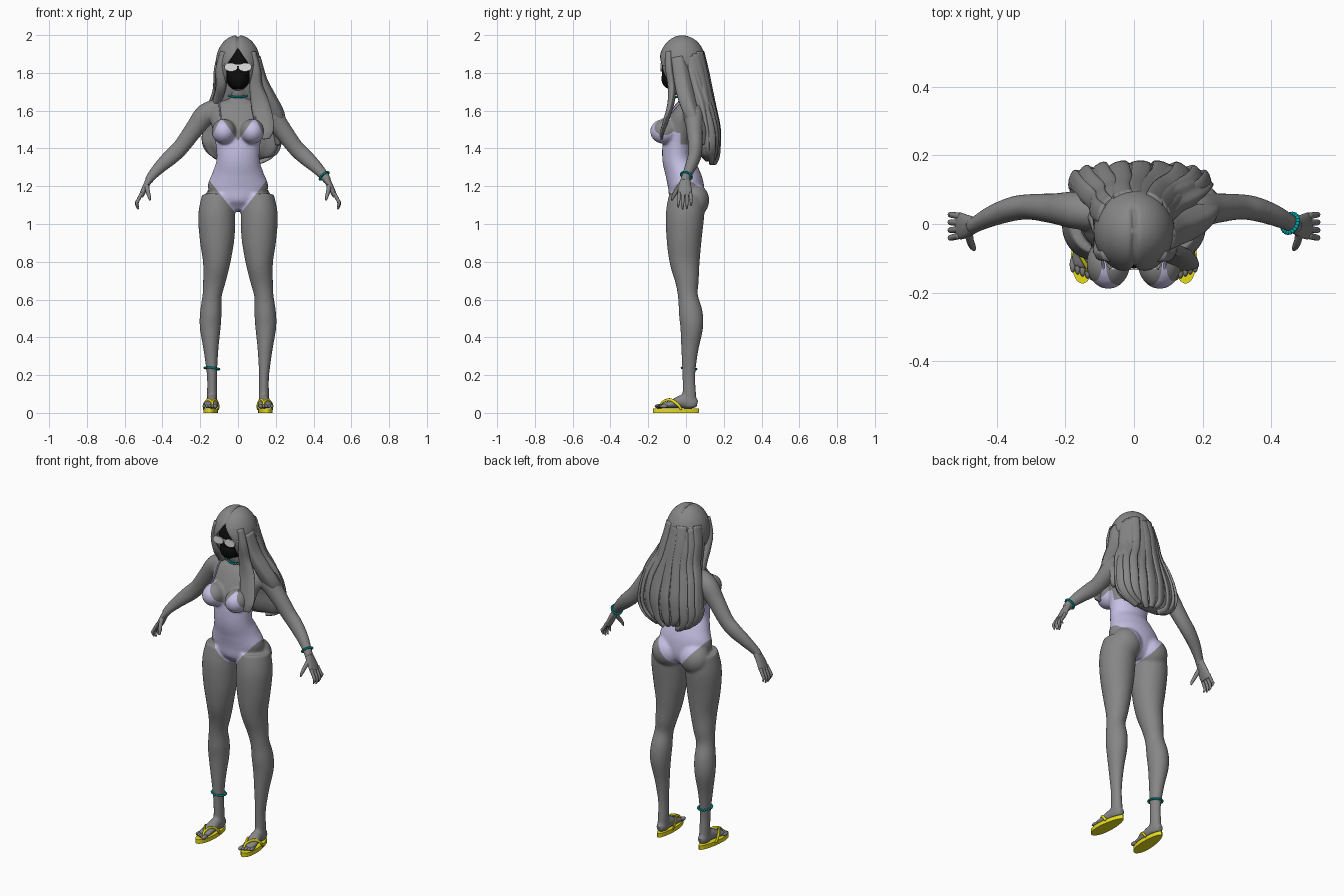
import bpy
import bmesh
import math
from mathutils import Vector, Matrix

cube = bpy.data.objects.get("Cube")
if cube:
    bpy.data.objects.remove(cube)


def material(name, r, g, b):
    m = bpy.data.materials.new(name)
    m.use_nodes = True
    m.diffuse_color = (r, g, b, 1)
    m.node_tree.nodes["Principled BSDF"].inputs["Base Color"].default_value = (r, g, b, 1)
    return m


GREY = material("neutral grey", .24, .24, .24)
LILAC = material("swimsuit lilac", .56, .53, .78)
BLACK = material("mask black", .004, .004, .004)
WHITE = material("glasses white", .75, .75, .75)
TEAL = material("jewellery teal", .0, .36, .36)
YELLOW = material("sandal yellow", .8, .72, .01)
Y, Z = Vector((0, 1, 0)), Vector((0, 0, 1))
SIDES = (1, -1)


def spline(rows, steps=5):
    """Smooth curve through rows of x, y, z and two radii."""
    p = [Vector(r) for r in rows]
    p = [p[0]] + p + [p[-1]]
    out = []
    for a, b, c, d in zip(p, p[1:], p[2:], p[3:]):
        for i in range(steps):
            t = i / steps
            out.append(b + (c - a) * (t / 2) + (a * 2 - b * 5 + c * 4 - d) * (t * t / 2)
                       + (b * 3 - a - c * 3 + d) * (t ** 3 / 2))
    return out + [p[-1]]


def loft(bm, rows, side=1, ref=Y, n=20, ripple=0, waves=11):
    """Skin elliptical rings along a path."""
    path = spline(rows)
    pos = [Vector(p[:3]) for p in path]
    rings = []
    for i, p in enumerate(path):
        t = (pos[min(i + 1, len(pos) - 1)] - pos[max(i - 1, 0)]).normalized()
        u = t.cross(ref).normalized()
        v = u.cross(t)
        ring = []
        for k in range(n):
            a = math.tau * k / n
            f = 1 + ripple * math.sin(waves * a + i * .05)
            co = pos[i] + (u * p[3] * math.cos(a) + v * p[4] * math.sin(a)) * f
            co.x *= side
            ring.append(bm.verts.new(co))
        rings.append(ring)
    for a, b in zip(rings, rings[1:]):
        for k in range(n):
            j = (k + 1) % n
            bm.faces.new((a[k], a[j], b[j], b[k]))
    bm.faces.new(rings[0])
    bm.faces.new(rings[-1])


def ball(bm, centre, radii, seg=32):
    m = Matrix.Translation(centre) @ Matrix.Diagonal((*radii, 1))
    bmesh.ops.create_uvsphere(bm, u_segments=seg, v_segments=seg // 2, radius=1, matrix=m)


def cut(bm, co, no):
    bmesh.ops.bisect_plane(bm, geom=bm.verts[:] + bm.edges[:] + bm.faces[:],
                           plane_co=co, plane_no=no)


def finish(name, bm, *mats, smooth=True):
    bmesh.ops.recalc_face_normals(bm, faces=bm.faces[:])
    for f in bm.faces:
        f.smooth = smooth
    me = bpy.data.meshes.new(name)
    bm.to_mesh(me)
    bm.free()
    for m in mats:
        me.materials.append(m)
    ob = bpy.data.objects.new(name, me)
    bpy.context.collection.objects.link(ob)
    return ob


# Body: torso, legs, arms and feet fused into one skin
torso = [(0, 0, 1.07, .04, .05), (0, .005, 1.12, .13, .09), (0, 0, 1.2, .16, .095),
         (0, -.02, 1.27, .135, .09), (0, -.045, 1.34, .114, .08), (0, -.045, 1.42, .118, .08),
         (0, -.03, 1.5, .135, .085), (0, -.01, 1.57, .15, .075), (0, .01, 1.63, .12, .06),
         (0, .01, 1.67, .06, .045), (0, -.005, 1.7, .044, .044), (0, -.01, 1.77, .042, .042)]
leg = [(.105, .005, 1.15, .085, .095), (.112, -.005, 1.05, .098, .102), (.111, -.01, .92, .092, .093),
       (.113, -.007, .8, .073, .08), (.125, .005, .7, .06, .063), (.137, .01, .62, .051, .053),
       (.144, .025, .53, .057, .063), (.147, .03, .45, .055, .06), (.143, .02, .33, .039, .045),
       (.138, .015, .2, .027, .034), (.137, .018, .1, .027, .036), (.138, .02, .03, .027, .039)]
arm = [(.1, .03, 1.615, .05, .05), (.17, .04, 1.58, .058, .055), (.23, .045, 1.505, .05, .045),
       (.3, .05, 1.41, .044, .038), (.35, .045, 1.36, .043, .036), (.41, .025, 1.305, .035, .031),
       (.46, 0, 1.25, .025, .024), (.475, -.008, 1.225, .022, .026)]
foot = [(.137, .06, .048, .02, .02), (.137, .03, .055, .028, .033), (.138, -.02, .06, .031, .036),
        (.142, -.07, .048, .037, .023), (.146, -.115, .038, .038, .014), (.148, -.13, .036, .034, .011)]
bm = bmesh.new()
loft(bm, torso, n=32)
for s in SIDES:
    loft(bm, leg, s, n=28)
    loft(bm, arm, s)
    loft(bm, foot, s, ref=Z)
    ball(bm, (s * .075, -.115, 1.49), (.064, .075, .066))
    ball(bm, (s * .09, .045, 1.125), (.088, .078, .088))
raw = finish("body_base", bm, GREY)
mod = raw.modifiers.new("fuse", "REMESH")
mod.mode, mod.voxel_size = "VOXEL", .008
mod = raw.modifiers.new("soften", "SMOOTH")
mod.iterations = 5
bm = bmesh.new()
bm.from_object(raw, bpy.context.evaluated_depsgraph_get())
bpy.data.objects.remove(raw)

# Swimsuit: clean edges cut in the skin, then coloured between them
for s in SIDES:
    cut(bm, (s * .025, 0, 1.07), (-s * 1.27, 0, 1))
    cut(bm, (0, 0, 1.44), (-s * 1.4, 0, 1))
    cut(bm, (s * .09, 0, 1.56), (s * 2, 0, 1))
cut(bm, (0, 0, 1.42), Z)
cut(bm, (0, -.03, 0), Y)
for f in bm.faces:
    x, y, z = f.calc_center_median()
    x = abs(x)
    top = min(1.44 + 1.4 * x, 1.74 - 2 * x) if y < -.03 else 1.42
    f.material_index = int(x < .17 and 1.07 + (x - .025) * 1.27 < z < top)
finish("body", bm, GREY, LILAC)

bm = bmesh.new()
for s in SIDES:
    loft(bm, [(.088, -.14, 1.54, .005, .004), (.094, -.085, 1.585, .005, .004),
              (.1, -.035, 1.64, .005, .004), (.1, .02, 1.67, .005, .004),
              (.09, .075, 1.58, .005, .004), (.08, .02, 1.41, .005, .004)], s, ref=Vector((1, 0, 0)), n=8)
finish("shoulder_straps", bm, LILAC)

# Hands and toes
bm = bmesh.new()
for s in SIDES:
    loft(bm, [(.462, -.002, 1.247, .02, .022), (.486, -.006, 1.205, .016, .033),
              (.505, -.006, 1.165, .014, .039), (.513, -.005, 1.145, .011, .036)], s)
    for i in range(4):
        y = -.034 + i * .019
        drop = (.01, 0, .003, .018)[i]
        loft(bm, [(.508, y, 1.165, .01, .01), (.53, y * 1.15, 1.125, .009, .009),
                  (.536, y * 1.2, 1.1 + drop, .008, .008), (.528, y * 1.2, 1.078 + drop, .004, .004)], s, n=10)
    loft(bm, [(.484, -.02, 1.21, .013, .014), (.478, -.05, 1.175, .011, .012),
              (.47, -.068, 1.145, .009, .009), (.466, -.075, 1.125, .004, .004)], s, n=10)
finish("hands", bm, GREY)

bm = bmesh.new()
for s in SIDES:
    for i in range(5):
        size = .012 if i == 0 else .009
        ball(bm, (s * (.121 + i * .0145), -.142 + i * .006, .035), (size, .024, size), 12)
finish("toes", bm, GREY)

# Flip-flops: egg-shaped soles with forked straps
bm = bmesh.new()
for s in SIDES:
    outline = []
    for k in range(36):
        a = math.tau * k / 36
        outline.append(bm.verts.new((s * (.144 - .007 * math.cos(a) + (.037 - .007 * math.cos(a)) * math.sin(a)),
                                     -.052 + .122 * math.cos(a), 0)))
    sole = bm.faces.new(outline)
    up = bmesh.ops.extrude_face_region(bm, geom=[sole])["geom"]
    bmesh.ops.translate(bm, vec=Z * .024, verts=[v for v in up if isinstance(v, bmesh.types.BMVert)])
finish("sandal_soles", bm, YELLOW, smooth=False)
bm = bmesh.new()
for s in SIDES:
    for side_x in (.105, .18):
        mid = (side_x + .14) / 2
        loft(bm, [(.136, -.138, .024, .005, .005), (.136, -.128, .054, .006, .006),
                  (mid, -.085, .07, .008, .005), (side_x, -.045, .046, .008, .005),
                  (side_x, -.025, .018, .008, .005)], s, ref=Vector((1, .3, .2)), n=10)
finish("sandal_straps", bm, YELLOW)

# Head with dark face and mask
bm = bmesh.new()
ball(bm, (0, -.035, 1.83), (.078, .095, .125), 48)
for f in bm.faces:
    c = f.calc_center_median()
    f.material_index = int(c.y < -.05 and c.z > 1.715)
finish("head", bm, GREY, BLACK)
bm = bmesh.new()
ball(bm, (0, -.085, 1.77), (.052, .045, .055))
finish("face_mask", bm, BLACK)

# Glasses
bm = bmesh.new()
for s in SIDES:
    m = Matrix.Translation((s * .038, -.131, 1.83)) @ Matrix.Rotation(math.pi / 2, 4, "X")
    bmesh.ops.create_cone(bm, cap_ends=True, segments=24, radius1=.03, radius2=.03, depth=.008,
                          matrix=m @ Matrix.Diagonal((1.15, .75, 1, 1)))
    loft(bm, [(.068, -.13, 1.842, .004, .004), (.082, -.1, 1.845, .004, .004),
              (.082, -.01, 1.845, .004, .004)], s, ref=Z, n=8)
bmesh.ops.create_cube(bm, size=1, matrix=Matrix.Translation((0, -.131, 1.84)) @ Matrix.Diagonal((.03, .007, .007, 1)))
finish("glasses", bm, WHITE, smooth=False)

# Hair cap with a parted opening over the face
bm = bmesh.new()
ball(bm, (0, -.02, 1.85), (.118, .125, .15), 64)
for v in bm.verts:
    v.co.z -= .012 * math.exp(-(v.co.x / .008) ** 2) * (v.co.z > 1.9 and v.co.y < .04)
for s in SIDES:
    cut(bm, (0, 0, 1.93), (1, 0, s * .7))
    cut(bm, (s * .062, 0, 0), (1, 0, 0))
cut(bm, (0, 0, 1.74), Z)
gone = []
for f in bm.faces:
    c = f.calc_center_median()
    if c.z < 1.74 or (c.y < -.05 and abs(c.x) < min(.062, (1.93 - c.z) * .7)):
        gone.append(f)
bmesh.ops.delete(bm, geom=gone, context="FACES")
cap = finish("hair_cap", bm, GREY)
cap.modifiers.new("thickness", "SOLIDIFY").thickness = .006

# Long back hair with overlapping strands
curtain = [(0, .01, 1.9, .1, .08), (0, .025, 1.8, .123, .09), (.01, .05, 1.7, .14, .085),
           (.02, .085, 1.6, .185, .07), (.02, .11, 1.5, .205, .065), (.015, .115, 1.42, .205, .06),
           (.01, .125, 1.365, .165, .045), (.01, .13, 1.335, .09, .025)]
bm = bmesh.new()
loft(bm, curtain, n=88, ripple=.03)
finish("back_hair", bm, GREY)
bm = bmesh.new()
for i in range(9):
    a = math.pi * (.08 + .105 * i)
    out = Vector((math.cos(a), math.sin(a), 0))
    rows = []
    for j, (x, y, z, rx, ry) in enumerate(curtain):
        w = .03 if j < 6 else .05 - .005 * j
        rows.append((x + rx * out.x * .97, y + ry * out.y * .97, z + .012 * (i % 3 - 1), w, .011))
    loft(bm, rows, ref=out, n=12)
finish("back_strands", bm, GREY)

# Front locks: the left one falls over the chest, the right one behind the shoulder
bm = bmesh.new()
loft(bm, [(.07, -.09, 1.91, .025, .02), (.09, -.088, 1.82, .03, .022), (.095, -.075, 1.73, .035, .022),
          (.115, -.08, 1.64, .048, .018), (.135, -.105, 1.55, .05, .014), (.145, -.125, 1.49, .042, .01),
          (.15, -.13, 1.45, .018, .006)], n=24, ripple=.05, waves=5)
loft(bm, [(.09, -.04, 1.88, .03, .04), (.12, -.02, 1.76, .035, .045), (.16, .0, 1.67, .04, .045),
          (.2, .03, 1.58, .045, .04), (.215, .07, 1.5, .035, .035), (.21, .09, 1.42, .012, .015)],
     n=24, ripple=.05, waves=5)
loft(bm, [(.07, -.09, 1.91, .025, .02), (.088, -.085, 1.82, .03, .022), (.088, -.06, 1.74, .028, .03),
          (.1, -.01, 1.68, .025, .03), (.13, .06, 1.6, .02, .025)], -1, n=24, ripple=.05, waves=5)
finish("front_locks", bm, GREY)


# Beaded jewellery
def beads(name, centre, radius, axis, count):
    bm = bmesh.new()
    turn = Vector(axis).to_track_quat("Z", "Y")
    for k in range(count):
        a = math.tau * k / count
        ray = Vector((math.cos(a), math.sin(a), 0))
        ball(bm, Vector(centre) + turn @ (ray * radius), (.007, .007, .006), 8)
    finish(name, bm, TEAL)


beads("choker", (0, -.002, 1.685), .053, (0, -.25, 1), 32)
beads("wrist_bracelet", (.456, .002, 1.255), .029, (.6, -.3, -.7), 20)
beads("ankle_bracelet", (-.138, .016, .235), .038, (.1, .1, 1), 24)
